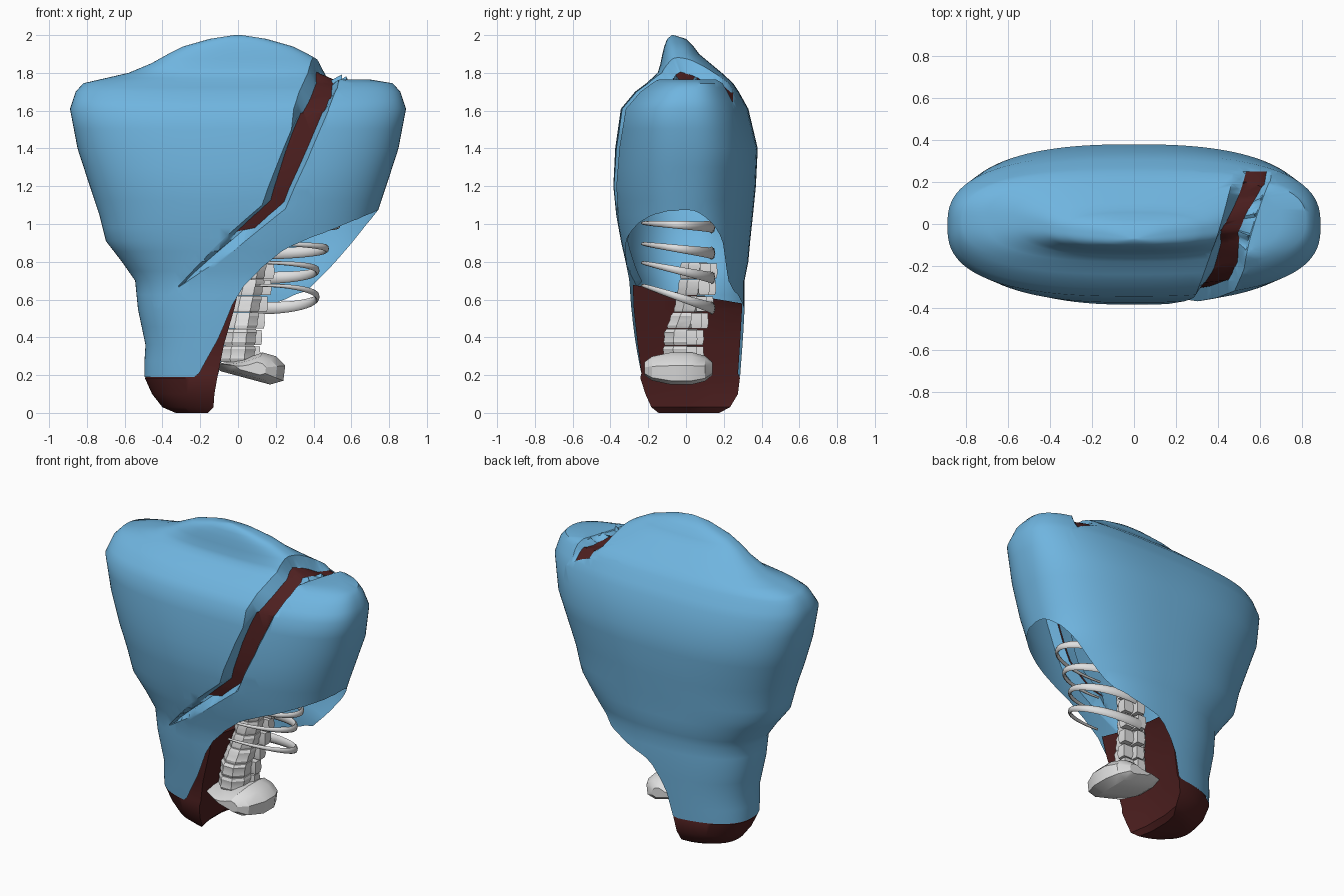
import bpy, bmesh, math
from mathutils import Vector

if "Cube" in bpy.data.objects:
    bpy.data.objects.remove(bpy.data.objects["Cube"])


def material(name, rgb):
    m = bpy.data.materials.new(name)
    m.diffuse_color = (*rgb, 1)
    m.use_nodes = True
    m.node_tree.nodes["Principled BSDF"].inputs["Base Color"].default_value = m.diffuse_color
    return m


BLUE = material("shirt blue", (0.16, 0.46, 0.74))
RED = material("dark red flesh", (0.075, 0.014, 0.014))
BONE = material("bone white", (0.74, 0.74, 0.74))


def finish(bm, name, mats, angle=35):
    me = bpy.data.meshes.new(name)
    bm.to_mesh(me)
    bm.free()
    ob = bpy.data.objects.new(name, me)
    bpy.context.collection.objects.link(ob)
    for m in mats:
        me.materials.append(m)
    bpy.ops.object.select_all(action='DESELECT')
    ob.select_set(True)
    bpy.context.view_layer.objects.active = ob
    bpy.ops.object.shade_smooth_by_angle(angle=math.radians(angle))
    return ob


def loft(name, rings, mats, angle=35):
    """Closed skin through rings that have equal point counts."""
    bm = bmesh.new()
    vs = [[bm.verts.new(p) for p in r] for r in rings]
    n = len(rings[0])
    for a, b in zip(vs, vs[1:]):
        for i in range(n):
            bm.faces.new((a[i], a[(i + 1) % n], b[(i + 1) % n], b[i]))
    bm.faces.new(vs[0][::-1])
    bm.faces.new(vs[-1])
    bmesh.ops.recalc_face_normals(bm, faces=bm.faces)
    return finish(bm, name, mats, angle)


def lerp(table, t):
    """Interpolate rows of a table keyed by the first column."""
    if t <= table[0][0]:
        return table[0][1:]
    for a, b in zip(table, table[1:]):
        if t <= b[0]:
            f = (t - a[0]) / (b[0] - a[0])
            return tuple(p + (q - p) * f for p, q in zip(a[1:], b[1:]))
    return table[-1][1:]


# Body section by height: z, half width, front y, back y
BODY = [(0, .33, -.16, .19), (.03, .40, -.19, .24), (.1, .455, -.22, .28), (.2, .50, -.25, .29),
        (.36, .49, -.27, .30), (.55, .53, -.29, .31), (.70, .545, -.30, .31), (.80, .615, -.32, .33),
        (.91, .70, -.345, .34), (1.05, .735, -.37, .355), (1.2, .785, -.385, .37),
        (1.4, .85, -.375, .38), (1.61, .89, -.345, .33), (1.70, .86, -.27, .28),
        (1.745, .82, -.21, .25), (1.80, .58, -.15, .19), (1.85, .46, -.135, .13),
        (1.90, .37, -.125, .07), (1.94, .29, -.115, .04), (1.98, .15, -.10, 0), (2, .02, -.075, -.065)]
# Torn lower edge: x, z on the front and on the back
CUT_F = [(-.22, .18), (-.1, .4), (0, .64), (.13, .77), (.25, .87), (.5, .97), (.74, 1.07), (.9, 1.1)]
CUT_B = [(-.11, .18), (-.06, .38), (.05, .53), (.2, .58), (.37, .65), (.5, .78), (.62, .92), (.74, 1.07), (.9, 1.1)]
SQUARE = [(1.1, 2.35), (1.6, 2.65)]


def body_point(a, z):
    hw, yf, yb = lerp(BODY, z)
    e = 2 / lerp(SQUARE, z)[0]
    c, s = math.cos(a), math.sin(a)
    x = hw * math.copysign(abs(c) ** e, c)
    y = (yf + yb) / 2 + (yb - yf) / 2 * math.copysign(abs(s) ** e, s)
    return Vector((x, y, z))


def lower_limit(a):
    z = .19
    while z < 1.3:
        p = body_point(a, z)
        if z >= lerp(CUT_F if math.sin(a) < 0 else CUT_B, p.x)[0]:
            break
        z += .004
    return z


# Torso shell, each column starting at the torn edge
N = 96
keys = [.19] + [r[0] for r in BODY if r[0] > .2]
rows = [a + (b - a) * k / 2 for a, b in zip(keys, keys[1:]) for k in (0, 1)] + [2.0]
bm = bmesh.new()
grid = []
for i in range(N):
    a = 2 * math.pi * (i + .5) / N
    zb = lower_limit(a)
    grid.append([bm.verts.new(body_point(a, max(z, zb))) for z in rows])
for i in range(N):
    c, d = grid[i], grid[(i + 1) % N]
    for j in range(len(rows) - 1):
        bm.faces.new((c[j], d[j], d[j + 1], c[j + 1]))
bm.faces.new([g[-1] for g in grid])
bmesh.ops.remove_doubles(bm, verts=bm.verts, dist=.0008)

# Diagonal gash: outer lip, flesh and lower crease outlines (sheared x, z)
LIP = [(.32, 1.95), (.29, 1.5), (.14, 1.1), (-.05, .94), (-.36, .65), (-.02, .86),
       (.26, 1.08), (.38, 1.35), (.475, 1.6), (.49, 1.72), (.475, 1.8), (.475, 1.95)]
FLESH = [(.36, 1.93), (.36, 1.68), (.265, 1.38), (.19, 1.12), (0, .95), (.1, .97),
         (.26, 1.11), (.36, 1.35), (.455, 1.6), (.465, 1.72), (.44, 1.8), (.44, 1.93)]
CREASE = [(0, .93), (-.32, .68)]
SHEAR, END = .3, .25


def flat(co):
    return co.x - SHEAR * (co.y + .33), co.z


def edges_of(poly):
    return list(zip(poly, poly[1:] + poly[:1]))


def distance(poly, x, z):
    best = 9
    p = Vector((x, z))
    for a, b in edges_of(poly):
        a, b = Vector(a), Vector(b)
        t = max(0, min(1, (p - a).dot(b - a) / (b - a).length_squared))
        best = min(best, (a + (b - a) * t - p).length)
    return best


def inside(poly, x, z):
    hit = False
    for (x1, z1), (x2, z2) in edges_of(poly):
        if (z1 > z) != (z2 > z) and x < x1 + (x2 - x1) * (z - z1) / (z2 - z1):
            hit = not hit
    return hit


def slice_near(co, no, test):
    fs = [f for f in bm.faces if test(f.calc_center_median())]
    es = {e for f in fs for e in f.edges}
    vs = {v for f in fs for v in f.verts}
    bmesh.ops.bisect_plane(bm, geom=fs + list(es) + list(vs), dist=1e-5, plane_co=co, plane_no=no)


slice_near((0, END, 0), (0, 1, 0), lambda c: .3 < c.x < .8 and c.z > 1.5)
for poly in (LIP, FLESH, CREASE):
    for (x1, z1), (x2, z2) in edges_of(poly):
        def near(c):
            u, z = flat(c)
            return (c.y < END and min(x1, x2) - .12 < u < max(x1, x2) + .12
                    and min(z1, z2) - .12 < z < max(z1, z2) + .12)
        dz, dx = z2 - z1, x2 - x1
        slice_near((x1, -.33, z1), (dz, -SHEAR * dz, -dx), near)
bm.normal_update()
for f in bm.faces:
    c = f.calc_center_median()
    if c.y < END and inside(FLESH, *flat(c)):
        f.material_index = 1
moves = []
for v in bm.verts:
    u, z = flat(v.co)
    if v.co.y < END - .001 and inside(LIP, u, z):
        d_out, d_in = distance(LIP, u, z), distance(FLESH, u, z)
        f = 1 if d_in < 1e-3 or inside(FLESH, u, z) else d_out / (d_out + d_in)
        if distance(CREASE, u, z) < 1e-3:
            f = max(f, .6)
        moves.append((v, v.normal * (-.06 * f * min(1, (END + .02 - v.co.y) / .12))))
# Severed shoulder sits lower than the rest
for v in bm.verts:
    if flat(v.co)[0] > .47 - .1 * max(0, v.co.y - END) and v.co.z > 1.765 and v.co.x > .45:
        v.co.z = 1.765
for v, m in moves:
    v.co += m
# Blue lining behind the flesh strip
dup = bmesh.ops.duplicate(bm, geom=[f for f in bm.faces if f.material_index == 1])["geom"]
for g in dup:
    if isinstance(g, bmesh.types.BMFace):
        g.material_index = 0
    elif isinstance(g, bmesh.types.BMVert):
        g.co -= g.normal * .008
finish(bm, "torso_shell", [BLUE, RED], 40)

# Torn waist stump with a flat open side and sloping top
stump = []
for z, xr in [(0, -.16), (.03, -.13), (.1, -.125), (.185, -.11), (.21, -.105), (.36, -.075), (.55, -.02), (.63, .01)]:
    hw, yf, yb = lerp(BODY, z)
    k = 1 if z < .19 else .955
    p = SQUARE[0][1]
    front, back = [], []
    zz = (lambda y: z - .17 * y) if z > .6 else (lambda y: z)
    for i in range(25):
        x = -hw * k + (xr + hw * k) * (1 - math.cos(math.pi / 2 * (i + .1) / 24.1))
        h = (yb - yf) / 2 * k * max(0, 1 - abs(x / (hw * k)) ** p) ** (1 / p)
        m = (yf + yb) / 2
        front.append((x, m - h, zz(m - h)))
        back.append((x, m + h, zz(m + h)))
    mid = [(xr - .02, y, zz(y)) for y in [yf + (yb - yf) * t for t in (.3, .5, .7)]]
    stump.append(front + mid + back[::-1])
loft("torn_waist", stump, [RED])

# Spine: stacked eight-sided vertebrae with side and rear processes
SPINE = [(.27, -.005, -.03), (.42, .01, -.03), (.56, .035, .02), (.70, .065, .04), (.82, .085, .045)]
for k in range(6):
    z0, z1 = .27 + .088 * k, .27 + .088 * k + .085
    rings = []
    for t, r in ((0, .092), (.2, .1), (.5, .095), (.8, .1), (1, .092)):
        z = z0 + (z1 - z0) * t
        cx, cy = lerp(SPINE, z)
        r *= 1 - .04 * k
        rings.append([(cx + r * math.cos(a), cy + r * math.sin(a), z)
                      for a in [math.pi / 4 * (i + .5) for i in range(8)]])
    loft("vertebra", rings, [BONE], 30)
    cx, cy = lerp(SPINE, (z0 + z1) / 2)
    for name, dx, dy, sx, sy in (("side_process", .085, .06, .035, .03), ("rear_process", .02, .085, .03, .04)):
        loft(name, [[(cx + dx + sx * u * s, cy + dy + sy * w * s, z) for u, w in ((-1, -1), (1, -1), (1, 1), (-1, 1))]
                    for z, s in ((z0 + .002, .85), (z0 + .03, 1), (z1 - .003, .9))], [BONE], 30)

# Ribs: tapering hoops, thick at the back
for z, reach, slope in ((.615, .42, .06), (.755, .42, .04), (.87, .47, .025), (.995, .53, .01)):
    rings = []
    for i in range(25):
        t = i / 24
        a = math.radians(-100 + 205 * t)
        ca, sa = math.cos(a), math.sin(a)
        h, w = .006 + .029 * t, .008 + .008 * t
        rx, ry = reach - .14, .185
        rings.append([(.14 + (rx + w * math.cos(b)) * ca, -.045 + (ry + w * math.cos(b)) * sa,
                       z - slope * sa + h * math.sin(b)) for b in [math.pi / 4 * j for j in range(8)]])
    loft("rib", rings, [BONE], 50)

# Pelvis bone below the spine
PROFILE = [(-.16, .27), (-.09, .22), (.17, .15), (.24, .17), (.25, .25), (.2, .30), (.13, .32), (.03, .285), (-.08, .265)]
loft("pelvis_bone", [[(.08 + (x - .08) * s, y, .235 + (z - .235) * s) for x, z in PROFILE]
                     for y, s in ((-.22, .4), (-.18, .75), (-.08, 1), (.03, 1), (.1, .8), (.14, .4))], [BONE], 30)
